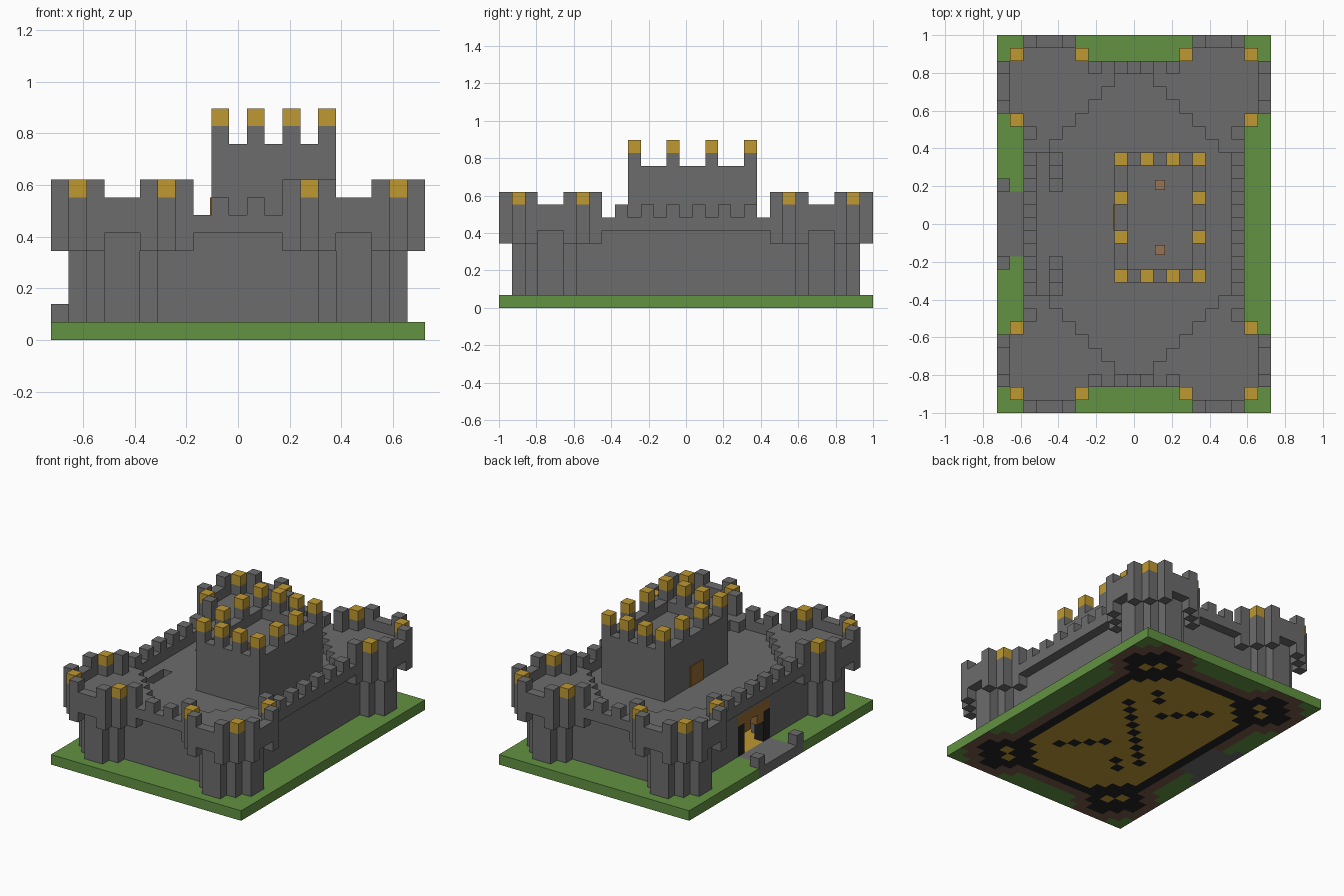
import bpy
import bmesh
from mathutils import Vector

V = 2 / 29            # size of one block
NX, NY = 21, 29       # plan size in blocks

if "Cube" in bpy.data.objects:
    bpy.data.objects.remove(bpy.data.objects["Cube"], do_unlink=True)


def make_material(name, rgb):
    m = bpy.data.materials.new(name)
    m.use_nodes = True
    m.diffuse_color = (*rgb, 1)
    m.node_tree.nodes["Principled BSDF"].inputs["Base Color"].default_value = (*rgb, 1)
    return m


MATS = [make_material(n, c) for n, c in (
    ("stone grey", (0.15, 0.15, 0.15)),
    ("grass green", (0.122, 0.287, 0.054)),
    ("gold", (0.515, 0.314, 0.032)),
    ("black stone", (0.016, 0.016, 0.016)),
    ("earth brown", (0.19, 0.1, 0.07)),
    ("wood", (0.3, 0.14, 0.03)),
    ("torch tan", (0.3, 0.17, 0.09)))]
STONE, GRASS, GOLD, BLACK, EARTH, WOOD, TORCH = range(len(MATS))


def finish(name, bm):
    me = bpy.data.meshes.new(name)
    bm.to_mesh(me)
    bm.free()
    for m in MATS:
        me.materials.append(m)
    ob = bpy.data.objects.new(name, me)
    bpy.context.collection.objects.link(ob)
    return ob


def blocks(name, cells, underside=None):
    """Skin a {(i, j, k): material} set of blocks; underside recolours bottoms."""
    bm = bmesh.new()
    pool = {}

    def vert(p):
        if p not in pool:
            pool[p] = bm.verts.new(((p[0] - NX / 2) * V, (p[1] - NY / 2) * V, p[2] * V))
        return pool[p]

    for c, mat in cells.items():
        for axis in range(3):
            for side in (0, 1):
                near = list(c)
                near[axis] += 2 * side - 1
                if tuple(near) in cells:
                    continue
                u, w = (axis + 1) % 3, (axis + 2) % 3
                ring = []
                for du, dw in ((0, 0), (1, 0), (1, 1), (0, 1)):
                    p = list(c)
                    p[axis] += side
                    p[u] += du
                    p[w] += dw
                    ring.append(vert(tuple(p)))
                f = bm.faces.new(ring if side else ring[::-1])
                below = underside and axis == 2 and not side
                f.material_index = underside.get(c[:2], mat) if below else mat
    return finish(name, bm)


def plate(name, lo, hi, mat):
    """Box between two corners given in block units."""
    bm = bmesh.new()
    bmesh.ops.create_cube(bm, size=1)
    lo, hi = Vector(lo), Vector(hi)
    off = Vector((NX / 2, NY / 2, 0))
    for v in bm.verts:
        t = v.co + Vector((0.5, 0.5, 0.5))
        v.co = Vector(lo[a] + (hi[a] - lo[a]) * t[a] - off[a] for a in range(3)) * V
    for f in bm.faces:
        f.material_index = mat
    return finish(name, bm)


def rect(x0, x1, y0, y1):
    return {(i, j) for i in range(x0, x1 + 1) for j in range(y0, y1 + 1)}


def rim(x0, x1, y0, y1):
    return rect(x0, x1, y0, y1) - rect(x0 + 1, x1 - 1, y0 + 1, y1 - 1)


def four(plan):
    """Mirror a corner plan to all four corners."""
    return {(NX - 1 - i if mx else i, NY - 1 - j if my else j)
            for i, j in plan for mx in (0, 1) for my in (0, 1)}


def fill(plan, k0, k1, mat=STONE):
    return {(i, j, k): mat for i, j in plan for k in range(k0, k1 + 1)}


# Plans: round towers, walls, sunken court
tower_low = four(rect(1, 6, 3, 4) | rect(2, 5, 2, 5) | rect(3, 4, 1, 6))
tower_top = four(rect(0, 7, 2, 5) | rect(1, 6, 1, 6) | rect(2, 5, 0, 7))
wall_low = rim(3, 17, 3, 25)
inside = rect(3, 17, 3, 25)
court = {(i, j) for i, j in inside
         if min(i - 3, 17 - i) + min(j - 3, 25 - j) >= 6}
gate = rect(3, 3, 12, 16)

# Ground slab with floor, footings and entrance path
path = rect(0, 0, 11, 17) | rect(1, 2, 12, 16)
ground = fill(rect(0, 20, 0, 28), 0, 0, GRASS)
ground.update(fill(path, 0, 0))
ground.update(fill(inside, 0, 0, GOLD))
footing = (wall_low | tower_low) - four({(3, 4), (4, 3)})
dots = {(10 + s, 14 + s) for s in range(-4, 5)}
for s in range(4):
    dots |= {(14 - s, 8 + s), (7 + s, 21 - s)}
for s in range(2):
    dots |= {(13 - s, 21 - s), (7 + s, 8 + s)}
under = {(i, j): EARTH for i, j in
         (rim(2, 18, 2, 26) | tower_top) - path - inside}
under.update({c: GOLD for c in inside | four({(3, 4), (4, 3)})})
under.update({c: BLACK for c in footing | dots})
blocks("ground", ground, under)

# Lower walls and tower shafts, with a gate opening
lower = fill((wall_low | tower_low) - gate, 1, 4)
lower.update(fill(gate, 4, 4, WOOD))
lower.update(fill({(3, 12), (3, 16)}, 1, 3, BLACK))
lower.update(fill({(3, 13), (3, 15)}, 3, 3, WOOD))
blocks("walls_and_tower_shafts", lower)
blocks("path_posts", fill({(0, 11), (0, 17)}, 1, 1))

# Court floor with two stair wells
wells = [(4, 14 + s * d, 7 - d) for s in (-1, 1) for d in (3, 4, 5)]
roof = fill((inside | tower_low) - {w[:2] for w in wells}, 5, 5)
blocks("court_floor", roof)
steps = {}
for i, j, k in wells:
    steps.update(fill({(i, j)}, 1, k))
blocks("stairs", steps)

# Overhanging wall walk and tower decks
blocks("wall_walk", fill((rect(2, 18, 2, 26) | tower_top) - court, 6, 6))

# Tower corbels, parapets and gold-capped merlons
gold_corner = four({(1, 1), (6, 1), (1, 6)})
merlon = four({(2, 0), (5, 0), (7, 2), (0, 2), (0, 5), (2, 7)})
blocks("tower_corbels", fill((merlon | gold_corner | four({(6, 6)})) - inside - tower_low, 5, 5))
parapet = fill(merlon | gold_corner | four({(3, 0), (4, 0), (0, 3), (0, 4)}), 7, 7)
parapet.update(fill(merlon, 8, 8))
parapet.update(fill(gold_corner, 8, 8, GOLD))
blocks("tower_battlements", parapet)

# Wall merlons on every second block
side_merlons = {(i, j) for i in (2, 18) for j in range(9, 20, 2)}
end_merlons = {(i, j) for i in (9, 11) for j in (2, 26)}
blocks("wall_merlons", fill(side_merlons | end_merlons, 7, 7))

# Keep with recessed roof and gold-capped merlons
keep = fill(rect(9, 15, 10, 19), 6, 9)
keep.update(fill(rim(9, 15, 10, 19), 10, 10))
caps = {(i, j) for i, j in rim(9, 15, 10, 19)
        if (i % 2 if j in (10, 19) else j % 3 == 1)}
keep.update(fill(caps, 11, 11))
keep.update(fill(caps, 12, 12, GOLD))
blocks("keep", keep)
plate("keep_door", (8.92, 14, 6), (9, 16, 8), WOOD)

# Torches on the keep roof
for n, j in (("front", 12), ("back", 17)):
    plate("torch_" + n, (12.12, j + 0.12, 10), (12.88, j + 0.88, 10.7), TORCH)
